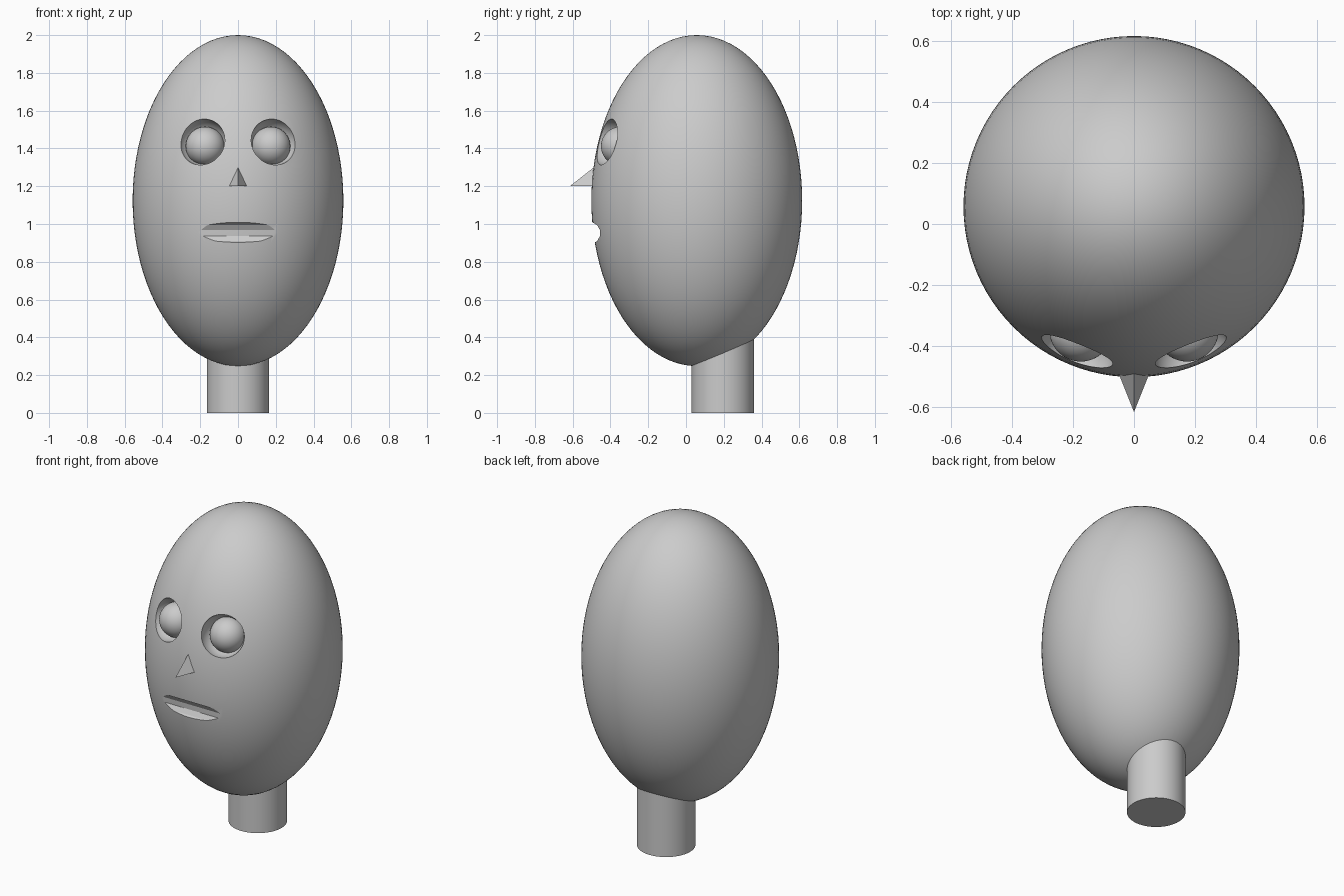
import bpy
import math

if "Cube" in bpy.data.objects:
    bpy.data.objects.remove(bpy.data.objects["Cube"], do_unlink=True)

# One grey for the whole bust
clay = bpy.data.materials.new("clay_grey")
clay.use_nodes = True
clay.diffuse_color = (0.6, 0.6, 0.6, 1)
clay.node_tree.nodes["Principled BSDF"].inputs["Base Color"].default_value = (0.6, 0.6, 0.6, 1)


def finish(name):
    obj = bpy.context.object
    obj.name = name
    obj.data.materials.clear()
    obj.data.materials.append(clay)
    return obj


def ball(name, loc, radii, segments=64):
    bpy.ops.mesh.primitive_uv_sphere_add(segments=segments, ring_count=segments // 2,
                                         radius=1, location=loc)
    obj = finish(name)
    obj.scale = radii
    bpy.ops.object.transform_apply(location=False, rotation=False, scale=True)
    return obj


def smooth(obj):
    bpy.ops.object.select_all(action='DESELECT')
    obj.select_set(True)
    bpy.context.view_layer.objects.active = obj
    bpy.ops.object.shade_smooth_by_angle(angle=math.radians(25))


# Egg-shaped head
head = ball("head", (0, 0.057, 1.124), (0.558, 0.558, 0.876), 96)

# Cutters: two round eye sockets and a twelve-sided mouth groove
cutters = [ball("socket_cutter", (side * 0.19, -0.425, 1.435), (0.125,) * 3)
           for side in (-1, 1)]
bpy.ops.mesh.primitive_cylinder_add(vertices=12, radius=0.06, depth=1,
                                    location=(0, -0.513, 0.952),
                                    rotation=(math.radians(15), math.pi / 2, 0))
mouth = finish("mouth_cutter")
# Turn the groove so that a flat side faces the back
mouth.rotation_euler = (0, math.pi / 2, 0)
for v in mouth.data.vertices:
    a = math.atan2(v.co.y, v.co.x) + math.radians(15)
    v.co.x, v.co.y = 0.06 * math.cos(a), 0.06 * math.sin(a)
cutters.append(mouth)

for cutter in cutters:
    mod = head.modifiers.new("cut", 'BOOLEAN')
    mod.operation = 'DIFFERENCE'
    mod.solver = 'EXACT'
    mod.object = cutter
    bpy.context.view_layer.objects.active = head
    bpy.ops.object.modifier_apply(modifier=mod.name)
    bpy.data.objects.remove(cutter, do_unlink=True)
smooth(head)

# Eyeballs resting low and inward in the sockets
for side, label in ((1, "left"), (-1, "right")):
    smooth(ball(label + "_eyeball", (side * 0.174, -0.347, 1.412), (0.103,) * 3))

# Pointed nose
mesh = bpy.data.meshes.new("nose")
mesh.from_pydata([(0, -0.488, 1.3), (0, -0.615, 1.2), (0.052, -0.485, 1.2),
                  (-0.052, -0.485, 1.2), (0, -0.42, 1.22)], [],
                 [(0, 1, 2), (0, 3, 1), (0, 2, 4), (0, 4, 3), (1, 3, 4, 2)])
mesh.materials.append(clay)
bpy.context.collection.objects.link(bpy.data.objects.new("nose", mesh))

# Neck set toward the back
bpy.ops.mesh.primitive_cylinder_add(vertices=64, radius=0.165, depth=0.6,
                                    location=(0, 0.195, 0.3))
smooth(finish("neck"))
